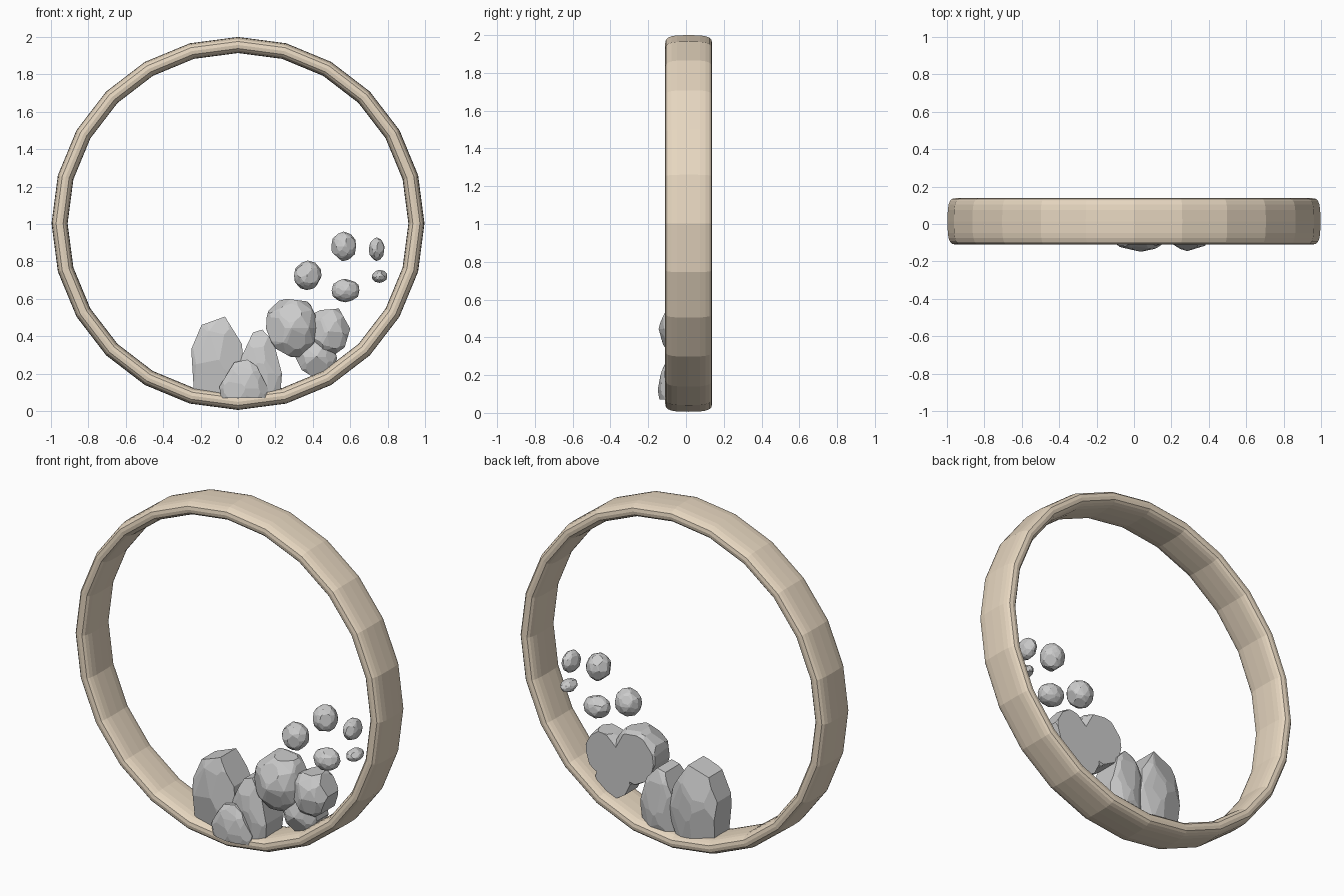
import bpy, bmesh, math, random
from mathutils import Vector

if "Cube" in bpy.data.objects:
    bpy.data.objects.remove(bpy.data.objects["Cube"])


def finish(bm, name, mat=None):
    bmesh.ops.recalc_face_normals(bm, faces=bm.faces)
    me = bpy.data.meshes.new(name)
    bm.to_mesh(me)
    bm.free()
    ob = bpy.data.objects.new(name, me)
    bpy.context.collection.objects.link(ob)
    if mat:
        me.materials.append(mat)
    return ob


def slice_off(bm, co, no):
    """Remove everything beyond a plane and cap the cut."""
    geom = bm.verts[:] + bm.edges[:] + bm.faces[:]
    res = bmesh.ops.bisect_plane(bm, geom=geom, dist=1e-5, plane_co=co,
                                 plane_no=no, clear_outer=True)
    edges = [e for e in res["geom_cut"]
             if isinstance(e, bmesh.types.BMEdge) and e.is_boundary]
    if edges:
        bmesh.ops.edgeloop_fill(bm, edges=edges)


def rock(name, centre, radii, seed, outline=(), back=None, facets=18):
    """Chipped ellipsoid, trimmed to a front outline of (x, z) points."""
    rng = random.Random(seed)
    c, r = Vector(centre), Vector(radii)
    bm = bmesh.new()
    bmesh.ops.create_icosphere(bm, subdivisions=2, radius=1)
    spin = rng.uniform(0, 6.28)
    for i in range(facets):
        h = 1 - 2 * (i + 0.5) / facets
        a = spin + i * 2.39996 + rng.uniform(-0.25, 0.25)
        w = math.sqrt(1 - h * h)
        n = Vector((w * math.cos(a), w * math.sin(a), h))
        slice_off(bm, n * rng.uniform(0.85, 0.94), n)
    for v in bm.verts:
        v.co = Vector((v.co.x * r.x, v.co.y * r.y, v.co.z * r.z)) + c
    if outline:
        mx = sum(p[0] for p in outline) / len(outline)
        mz = sum(p[1] for p in outline) / len(outline)
        for (x0, z0), (x1, z1) in zip(outline, outline[1:] + outline[:1]):
            n = Vector((z1 - z0, 0, x0 - x1)).normalized()
            if n.x * (x0 - mx) + n.z * (z0 - mz) < 0:
                n.negate()
            slice_off(bm, Vector((x0, 0, z0)), n)
    if back is not None:
        slice_off(bm, Vector((0, back, 0)), Vector((0, 1, 0)))
    return finish(bm, name)


# wooden ring: rounded band section swept around 24 sides
wood = bpy.data.materials.new("pale_wood")
wood.diffuse_color = (0.80, 0.68, 0.53, 1)
wood.use_nodes = True
wood.node_tree.nodes["Principled BSDF"].inputs["Base Color"].default_value = wood.diffuse_color
SIDES, PTS = 24, 20
bm = bmesh.new()
rows = []
for i in range(SIDES):
    a = 2 * math.pi * i / SIDES
    row = []
    for j in range(PTS):
        t = 2 * math.pi * j / PTS
        ct, st = math.cos(t), math.sin(t)
        rad = 0.954 + 0.043 * math.copysign(abs(ct) ** 0.7, ct)
        y = 0.014 + 0.124 * math.copysign(abs(st) ** 0.6, st)
        row.append(bm.verts.new((rad * math.cos(a), y, 1.003 + rad * math.sin(a))))
    rows.append(row)
for i in range(SIDES):
    p, q = rows[i], rows[(i + 1) % SIDES]
    for j in range(PTS):
        k = (j + 1) % PTS
        bm.faces.new((p[j], p[k], q[k], q[j]))
finish(bm, "ring", wood)

# standing rocks at the bottom
rock("tall_rock", (-0.10, 0.01, 0.25), (0.21, 0.12, 0.34), 1,
     [(-0.235, 0.09), (-0.25, 0.33), (-0.195, 0.46), (-0.07, 0.505),
      (0.02, 0.36), (0.05, 0.09)])
rock("middle_rock", (0.12, 0.01, 0.20), (0.17, 0.12, 0.31), 2,
     [(0.0, 0.07), (0.0, 0.25), (0.08, 0.42), (0.13, 0.435), (0.19, 0.37),
      (0.235, 0.2), (0.225, 0.07)])
rock("front_rock", (0.03, -0.04, 0.12), (0.17, 0.11, 0.2), 3,
     [(-0.09, 0.07), (-0.1, 0.13), (-0.02, 0.26), (0.05, 0.275),
      (0.1, 0.24), (0.16, 0.12), (0.15, 0.07)])

# cluster of boulders with one flat back
rock("boulder_left", (0.285, 0.005, 0.445), (0.16, 0.15, 0.18), 4,
     [(0.15, 0.44), (0.155, 0.53), (0.22, 0.59), (0.26, 0.60), (0.38, 0.585),
      (0.42, 0.5), (0.41, 0.35), (0.35, 0.29), (0.28, 0.29), (0.19, 0.34)], 0.08)
rock("boulder_right", (0.485, 0.02, 0.42), (0.135, 0.125, 0.15), 5,
     [(0.38, 0.51), (0.44, 0.54), (0.54, 0.548), (0.6, 0.44), (0.57, 0.34),
      (0.5, 0.29), (0.4, 0.31), (0.36, 0.4)], 0.08)
rock("boulder_low", (0.42, 0.03, 0.29), (0.135, 0.115, 0.135), 6,
     [(0.3, 0.3), (0.34, 0.22), (0.42, 0.17), (0.5, 0.21), (0.53, 0.28),
      (0.5, 0.4), (0.34, 0.4)], 0.08)

# floating pebbles
pebbles = [(0.565, 0.88, 0.070, 0.070, 0.080), (0.373, 0.725, 0.077, 0.072, 0.080),
           (0.575, 0.645, 0.078, 0.065, 0.064), (0.742, 0.865, 0.044, 0.068, 0.063),
           (0.757, 0.72, 0.043, 0.060, 0.035)]
for i, (x, z, rx, ry, rz) in enumerate(pebbles):
    rock(f"pebble_{i + 1}", (x, 0, z), (rx, ry, rz), 20 + i, facets=14)
